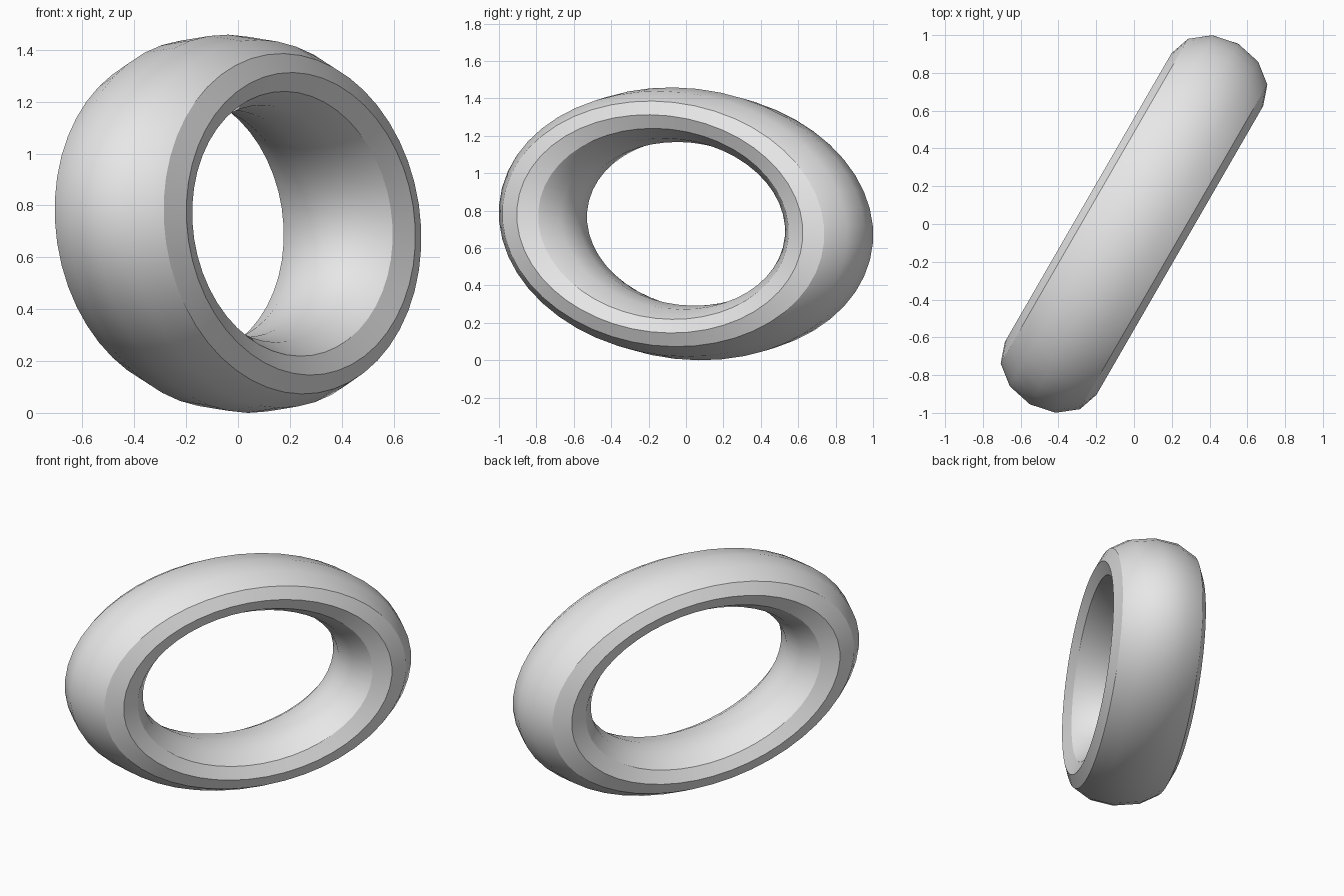
import bpy
from math import radians
from mathutils import Matrix

cube = bpy.data.objects.get("Cube")
if cube:
    bpy.data.objects.remove(cube, do_unlink=True)

# Plain grey material
grey = bpy.data.materials.new("light grey")
grey.use_nodes = True
colour = (0.8, 0.8, 0.8, 1)
grey.diffuse_color = colour
grey.node_tree.nodes["Principled BSDF"].inputs["Base Color"].default_value = colour

# Oval ring: a twelve-sided tube, stretched lengthwise
bpy.ops.mesh.primitive_torus_add(major_segments=48, minor_segments=12,
                                 major_radius=1, minor_radius=0.25)
ring = bpy.context.object
ring.name = ring.data.name = "oval_ring"
stretch = Matrix.Diagonal((0.886, 0.58, 1.12, 1))

# Dip one end, stand the ring upright, then turn it diagonally
dip = Matrix.Rotation(radians(-5.5), 4, 'Z')
upright = Matrix.Rotation(radians(90), 4, 'X')
turn = Matrix.Rotation(radians(60), 4, 'Z')
ring.data.transform(turn @ upright @ dip @ stretch)

# Rest it on the ground
lowest = min(v.co.z for v in ring.data.vertices)
ring.data.transform(Matrix.Translation((0, 0, -lowest)))
ring.data.materials.append(grey)

# Smooth tread with crisp rims
bpy.ops.object.shade_smooth_by_angle(angle=radians(30))
